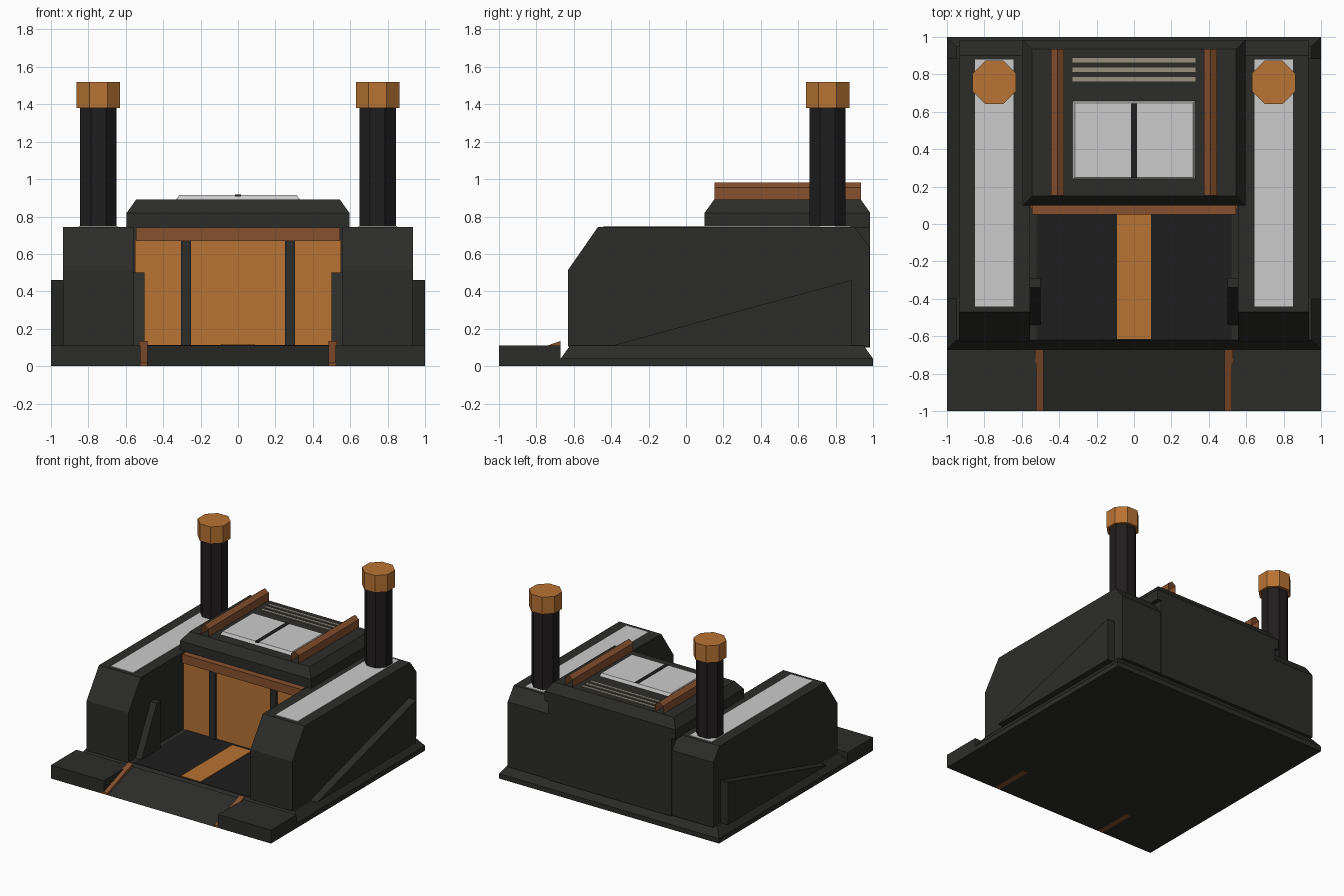
import bpy, bmesh, math

if "Cube" in bpy.data.objects:
    bpy.data.objects.remove(bpy.data.objects["Cube"])


def mat(name, hexa):
    lin = [((int(hexa[i:i + 2], 16) / 255 + 0.055) / 1.055) ** 2.4 for i in (0, 2, 4)]
    m = bpy.data.materials.new(name)
    m.diffuse_color = (*lin, 1)
    m.use_nodes = True
    m.node_tree.nodes["Principled BSDF"].inputs["Base Color"].default_value = m.diffuse_color
    return m


HULL = mat("hull", "2c2c2a")
BLACK = mat("black", "201e1f")
COPPER = mat("copper", "b87333")
BROWN = mat("brown", "87512f")
SLAT = mat("slat", "989080")


def finish(name, bm, m):
    bmesh.ops.recalc_face_normals(bm, faces=bm.faces)
    me = bpy.data.meshes.new(name)
    bm.to_mesh(me)
    bm.free()
    ob = bpy.data.objects.new(name, me)
    bpy.context.collection.objects.link(ob)
    if m:
        me.materials.append(m)
    return ob


def frustum(name, x, y, z, m, inset=0):
    """Box whose top face is inset on all sides."""
    bm = bmesh.new()
    rings = []
    for h, i in ((z[0], 0), (z[1], inset)):
        rings.append([bm.verts.new((a, b, h)) for a, b in (
            (x[0] + i, y[0] + i), (x[1] - i, y[0] + i), (x[1] - i, y[1] - i), (x[0] + i, y[1] - i))])
    lo, hi = rings
    bm.faces.new(lo)
    bm.faces.new(hi)
    for k in range(4):
        n = (k + 1) % 4
        bm.faces.new((lo[k], lo[n], hi[n], hi[k]))
    return finish(name, bm, m)


def prism(name, pts, x0, x1, m):
    """Extrude a (y, z) side profile from x0 to x1."""
    bm = bmesh.new()
    f = bm.faces.new([bm.verts.new((x0, y, z)) for y, z in pts])
    g = bmesh.ops.extrude_face_region(bm, geom=[f])["geom"]
    bmesh.ops.translate(bm, vec=(x1 - x0, 0, 0), verts=[v for v in g if isinstance(v, bmesh.types.BMVert)])
    return finish(name, bm, m)


def octagon(name, x, y, apothem, z0, z1, m):
    bm = bmesh.new()
    r = apothem / math.cos(math.pi / 8)
    ring = [(x + r * math.cos(math.pi / 8 + k * math.pi / 4),
             y + r * math.sin(math.pi / 8 + k * math.pi / 4)) for k in range(8)]
    f = bm.faces.new([bm.verts.new((a, b, z0)) for a, b in ring])
    g = bmesh.ops.extrude_face_region(bm, geom=[f])["geom"]
    bmesh.ops.translate(bm, vec=(0, 0, z1 - z0), verts=[v for v in g if isinstance(v, bmesh.types.BMVert)])
    return finish(name, bm, m)


# Base plate with sloped rim, and entrance ramp
frustum("base_plate", (-1, 1), (-.67, 1), (0, .04), HULL)
frustum("base_rim", (-1, 1), (-.67, 1), (.04, .11), HULL, .05)
prism("ramp", [(-1, 0), (-.67, 0), (-.67, .11)], -.52, .52, HULL)

# Courtyard floor and guide strip
frustum("floor", (-.52, .52), (-.62, .1), (.1, .113), BLACK)
frustum("floor_strip", (-.09, .09), (-.615, .055), (.105, .118), COPPER)

# Main hall, overhanging roof
frustum("hall", (-.56, .56), (.1, .985), (.1, .745), HULL)
frustum("roof_slab", (-.595, .595), (.1, .985), (.74, .82), HULL)
frustum("roof_rim", (-.595, .595), (.1, .985), (.82, .89), HULL, .05)

# Door and lintel
frustum("door", (-.55, .55), (.08, .11), (.11, .68), COPPER)
frustum("lintel", (-.545, .545), (.05, .11), (.67, .742), BROWN)

# Roof skylight and vent slats
frustum("skylight", (-.33, .33), (.235, .66), (.885, .915), None, .014)
frustum("skylight_bar", (-.016, .016), (.245, .645), (.89, .918), BLACK)
for i, y in enumerate((.773, .825, .875)):
    frustum(f"vent_slat_{i}", (-.33, .33), (y - .012, y + .012), (.885, .896), SLAT)

# Paired parts
for s, side in ((-1, "left"), (1, "right")):
    def xr(a, b):
        return sorted((s * a, s * b))

    # Ramp side block and edge strip
    frustum("apron_" + side, xr(.52, 1), (-1, -.67), (0, .11), HULL)
    prism("ramp_strip_" + side, [(-1, 0), (-.67, 0), (-.67, .135), (-1, .018)], s * .485, s * .53, BROWN)

    # Side wing with sloped front and rear, top panel
    prism("wing_" + side, [(-.63, .105), (-.63, .515), (-.47, .745), (.9, .745), (.98, .64), (.98, .105)],
          s * .555, s * .935, HULL)
    frustum("wing_panel_" + side, xr(.645, .85), (-.44, .88), (.74, .75), None)

    # Outer and inner buttresses
    prism("outer_buttress_" + side, [(-.4, .108), (.885, .108), (.885, .46)], s * .93, s * 1.0, HULL)
    prism("inner_buttress_" + side, [(-.54, .11), (-.29, .11), (-.29, .5), (-.34, .5)],
          s * .5, s * .56, HULL)

    # Door post
    frustum("door_post_" + side, xr(.25, .305), (.06, .1), (.11, .675), HULL)

    # Ridged roof rail, open ended
    bm = bmesh.new()
    prof = ((.375, .885), (.375, .955), (.41, .982), (.445, .955), (.445, .885))
    rows = [[bm.verts.new((s * x, y, z)) for x, z in prof] for y in (.152, .935)]
    for k in range(4):
        bm.faces.new((rows[0][k], rows[0][k + 1], rows[1][k + 1], rows[1][k]))
    finish("roof_rail_" + side, bm, BROWN)

    # Chimney and cap
    octagon("chimney_" + side, s * .747, .757, .097, .74, 1.385, BLACK)
    octagon("chimney_cap_" + side, s * .747, .757, .116, 1.38, 1.52, COPPER)
